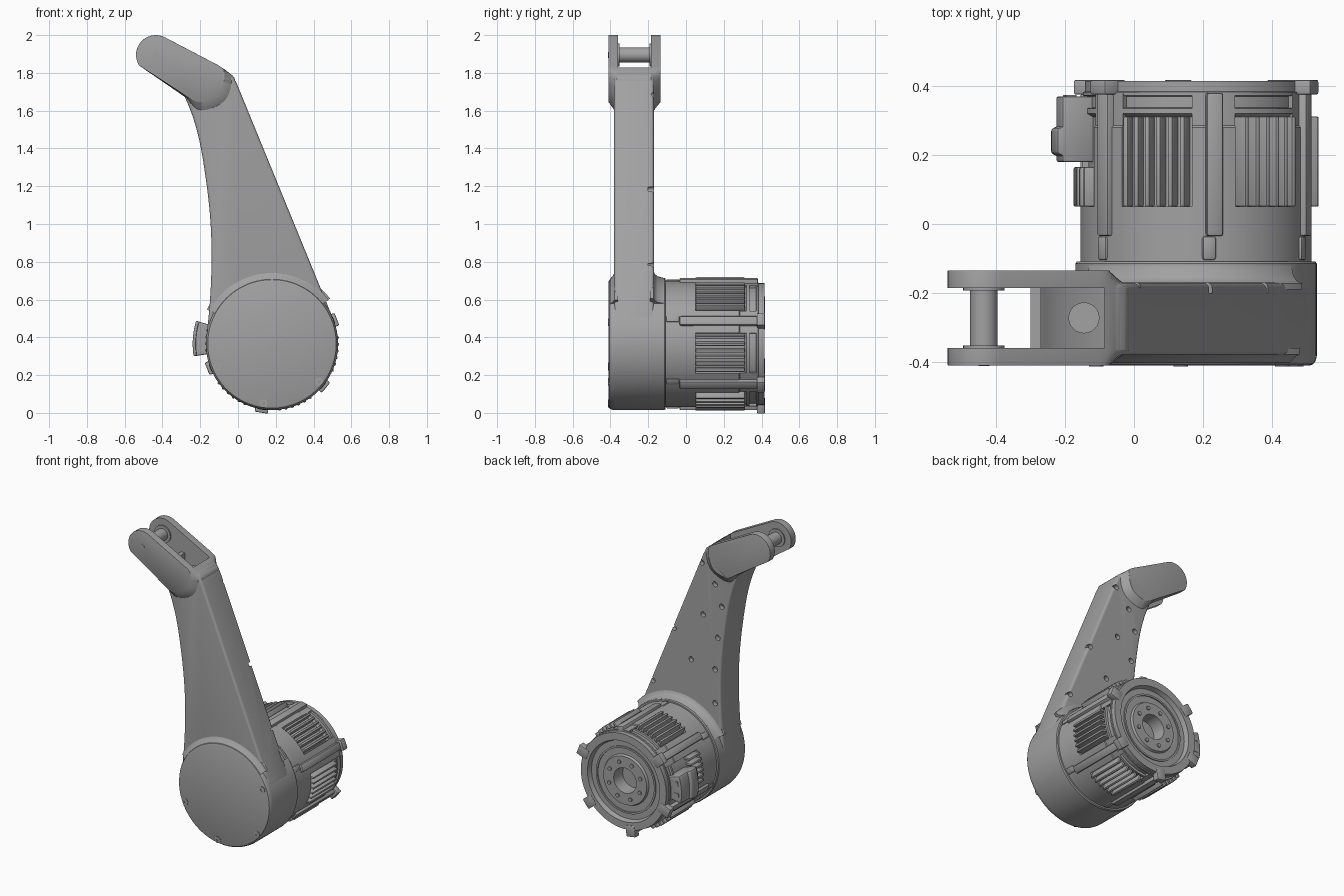
import bpy, bmesh, math
from mathutils import Matrix, Vector

old = bpy.data.objects.get("Cube")
if old:
    bpy.data.objects.remove(old)

grey = bpy.data.materials.new("plain grey")
grey.use_nodes = True
grey.diffuse_color = (0.36, 0.36, 0.36, 1)
grey.node_tree.nodes["Principled BSDF"].inputs["Base Color"].default_value = (0.36, 0.36, 0.36, 1)

CX, CZ = 0.18, 0.365          # hub and motor axis
parts = []


def finish(name, bm, bevel=0, segments=3, cutter=False):
    bmesh.ops.remove_doubles(bm, verts=bm.verts, dist=1e-5)
    bmesh.ops.recalc_face_normals(bm, faces=bm.faces)
    me = bpy.data.meshes.new(name)
    bm.to_mesh(me)
    bm.free()
    ob = bpy.data.objects.new(name, me)
    bpy.context.collection.objects.link(ob)
    me.materials.append(grey)
    if bevel:
        m = ob.modifiers.new("round", 'BEVEL')
        m.width, m.segments, m.limit_method = bevel, segments, 'ANGLE'
        m.angle_limit = math.radians(40)
    if cutter:
        ob.hide_render = True
    else:
        parts.append(ob)
    return ob


def loft(bm, rings, wrap=False):
    """Skin a list of equal point rings, capping the ends unless wrapped."""
    vs = [[bm.verts.new(p) for p in r] for r in rings]
    n = len(vs[0])
    for i in range(len(vs) - (0 if wrap else 1)):
        a, b = vs[i], vs[(i + 1) % len(vs)]
        for j in range(n):
            bm.faces.new((a[j], a[(j + 1) % n], b[(j + 1) % n], b[j]))
    if not wrap:
        bm.faces.new(vs[0])
        bm.faces.new(vs[-1])


def lathe(bm, profile, a0=0, a1=360, steps=96, cx=CX, cz=CZ):
    """Turn a closed (radius, y) profile about the y axis; angles run from the top."""
    full = a1 - a0 == 360
    rings = []
    for i in range(steps + (0 if full else 1)):
        a = math.radians(a0 + (a1 - a0) * i / steps)
        rings.append([(cx + r * math.sin(a), y, cz + r * math.cos(a)) for r, y in profile])
    loft(bm, rings, full)


def box(bm, angle, t, y0, y1, r0, r1, width):
    """Radial block on the motor, shifted sideways by t."""
    m = (Matrix.Translation((CX, 0, CZ)) @ Matrix.Rotation(math.radians(angle), 4, 'Y')
         @ Matrix.Translation((t, (y0 + y1) / 2, (r0 + r1) / 2))
         @ Matrix.Diagonal((width, y1 - y0, r1 - r0, 1)))
    bmesh.ops.create_cube(bm, size=1, matrix=m)


def rod(bm, x, z, r, y0, y1, n=24):
    lathe(bm, [(1e-4, y0), (r, y0), (r, y1), (1e-4, y1)], steps=n, cx=x, cz=z)


def curve(pts, n=5):
    """Smooth curve through the points."""
    p = [Vector(q) for q in [pts[0]] + pts + [pts[-1]]]
    out = []
    for i in range(1, len(p) - 2):
        for k in range(n):
            t = k / n
            out.append(0.5 * (2 * p[i] + (p[i + 1] - p[i - 1]) * t
                              + (2 * p[i - 1] - 5 * p[i] + 4 * p[i + 1] - p[i + 2]) * t * t
                              + (3 * p[i] - p[i - 1] - 3 * p[i + 1] + p[i + 2]) * t ** 3))
    return out + [p[-1]]


def ring(outline, y):
    return [(q[0], y, q[1]) for q in outline]


# Arm: curved inner edge, straight outer edge
left = curve([(-0.165, 0.42), (-0.148, 0.6), (-0.14, 0.8), (-0.145, 1.0), (-0.165, 1.2),
              (-0.2, 1.42), (-0.24, 1.57), (-0.285, 1.68)])
outline = left + [(-0.25, 1.74), (-0.13, 1.83)] + curve([(-0.085, 1.825), (-0.035, 1.79), (-0.005, 1.74)])
outline += [(0.505, 0.495), (0.4, 0.3), (0, 0.3)]
bm = bmesh.new()
loft(bm, [ring(outline, -0.38), ring(outline, -0.17)])
arm = finish("arm", bm, 0.03, 4)

# Fork: round tip, thick cheeks that slope down into the arm
tip = []
for k in range(17):
    a = math.radians(238 + (388 - 238) * k / 16 - 0)
    tip.append((-0.435 + 0.105 * math.sin(a), 1.895 + 0.105 * math.cos(a)))


def fork_outline(e):
    heel = curve([(-0.1, 1.838), (-0.075 + e * 0.4, 1.815 - e * 0.2), (-0.075 + e, 1.76),
                  (-0.1 + e, 1.69 - e * 0.6), (-0.15 + e * 0.4, 1.655 - e), (-0.22 + e * 0.1, 1.648 - e),
                  (-0.285 + e * 0.2, 1.685 - e * 0.3)], 4)
    return tip + heel


bm = bmesh.new()
face, base = fork_outline(0), fork_outline(0.06)
loft(bm, [ring(face, -0.41), ring(base, -0.365), ring(base, -0.185), ring(face, -0.135)])
fork = finish("fork", bm, 0.014, 3)

# Slot and pocket between the cheeks
bm = bmesh.new()
slot = [(-0.7, 2.1), (-0.085, 2.1), (-0.085, 1.62), (-0.2, 1.66), (-0.27, 1.73),
        (-0.27, 1.81), (-0.3, 1.81), (-0.3, 1.5), (-0.7, 1.5)]
loft(bm, [ring(slot, -0.36), ring(slot, -0.185)])
slot_cutter = finish("slot_cutter", bm, 0, cutter=True)

# Screw holes over the back of the arm
bm = bmesh.new()
holes = [(0.37, 0.78), (0.21, 1.18), (0, 1.68), (-0.1, 0.75), (-0.1, 0.98), (-0.12, 1.2),
         (-0.15, 1.42), (-0.1, 1.56), (-0.01, 1.33), (0.08, 1.0)]
for x, z in holes:
    rod(bm, x, z, 0.018, -0.2, -0.1, 16)
hole_cutter = finish("hole_cutter", bm, 0, cutter=True)
for ob, cut in ((arm, slot_cutter), (arm, hole_cutter), (fork, slot_cutter)):
    m = ob.modifiers.new("cut", 'BOOLEAN')
    m.operation, m.solver, m.object = 'DIFFERENCE', 'EXACT', cut

# Fork pin with collars and its small end dot
bm = bmesh.new()
rod(bm, -0.435, 1.895, 0.04, -0.365, -0.18, 32)
for y in (-0.362, -0.193):
    rod(bm, -0.435, 1.895, 0.06, y, y + 0.01, 32)
rod(bm, -0.435, 1.895, 0.016, -0.412, -0.36)
finish("fork_pin", bm)

# Post standing in the pocket
bm = bmesh.new()
bmesh.ops.create_cone(bm, cap_ends=True, segments=24, radius1=0.045, radius2=0.045, depth=0.14,
                      matrix=Matrix.Translation((-0.145, -0.272, 1.7)))
finish("pocket_post", bm)

# Hub housing
bm = bmesh.new()
lathe(bm, [(1e-4, -0.41), (0.33, -0.41), (0.34, -0.406), (0.347, -0.395), (0.35, -0.38),
           (0.35, -0.115), (0.345, -0.108), (1e-4, -0.108)])
finish("hub_housing", bm)

# Fillets where the hub meets the arm
bm = bmesh.new()
lathe(bm, [(0.3, -0.405), (0.343, -0.402), (0.352, -0.397), (0.362, -0.386), (0.38, -0.378),
           (0.38, -0.36), (0.3, -0.36)], -62, 52, 48)
lathe(bm, [(0.3, -0.19), (0.39, -0.19), (0.39, -0.172), (0.37, -0.165), (0.358, -0.15),
           (0.35, -0.12), (0.3, -0.12)], -62, 52, 48)
finish("hub_fillet", bm)

# Cover screws with sockets
bm = bmesh.new()
for x, z in ((0.47, 0.48), (-0.11, 0.245), (0.43, 0.165), (0.135, 0.05)):
    lathe(bm, [(1e-4, -0.395), (0.01, -0.395), (0.01, -0.413), (0.021, -0.413), (0.021, -0.37),
               (1e-4, -0.37)], steps=20, cx=x, cz=z)
finish("cover_screws", bm)

# Motor body with recessed bands, rear dish and bore
bm = bmesh.new()
lathe(bm, [(1e-4, -0.12), (0.335, -0.12), (0.335, 0.05), (0.312, 0.05), (0.312, 0.31), (0.33, 0.32),
           (0.33, 0.335), (0.315, 0.337), (0.315, 0.37), (0.328, 0.372), (0.328, 0.382), (0.322, 0.384),
           (0.322, 0.415), (0.272, 0.415), (0.262, 0.385), (0.17, 0.385), (0.163, 0.4), (0.085, 0.4),
           (0.08, 0.31), (1e-4, 0.31)])
finish("motor_body", bm)

# Raised ring and bolts on the rear face
bm = bmesh.new()
lathe(bm, [(0.225, 0.38), (0.225, 0.392), (0.213, 0.392), (0.213, 0.38)])
for k in range(8):
    a = math.radians(45 * k + 20)
    rod(bm, CX + 0.125 * math.sin(a), CZ + 0.125 * math.cos(a), 0.013, 0.39, 0.408, 16)
finish("rear_ring_and_bolts", bm)

# Six raised panels with long ribs; ears on the rear flange
panels, ribs, ears = bmesh.new(), bmesh.new(), bmesh.new()
for k in range(6):
    a = 9 + 60 * k
    lathe(panels, [(0.3, 0.04), (0.335, 0.04), (0.335, 0.28), (0.33, 0.285), (0.33, 0.378), (0.3, 0.378)],
          a - 11, a + 11, 8)
    box(ribs, a, 0, -0.035, 0.38, 0.29, 0.352, 0.05)
    box(ribs, a, -0.015, -0.105, -0.035, 0.29, 0.342, 0.04)
    if k:
        box(ears, a, 0, 0.375, 0.418, 0.29, 0.368, 0.07)
finish("motor_panels", panels)
finish("motor_ribs", ribs, 0.008, 2)
finish("flange_ears", ears, 0.006, 2)

# Cooling fins between the panels, shortened beside the connector
bm = bmesh.new()
for k in range(6):
    a = 39 + 60 * k
    for i in range(6):
        t = (i - 2.5) * 0.035
        box(bm, a, t, 0.05, 0.165 if a == 279 else 0.312, 0.27, math.sqrt(0.355 ** 2 - t * t), 0.016)
finish("cooling_fins", bm, 0.006, 2)

# Side connector: curved base and plug block
bm = bmesh.new()
lathe(bm, [(0.3, 0.18), (0.405, 0.18), (0.405, 0.37), (0.3, 0.37)], 261, 287, 10)
lathe(bm, [(0.39, 0.19), (0.42, 0.205), (0.42, 0.275), (0.39, 0.29)], 261, 287, 10)
finish("connector", bm, 0.006, 2)
bm = bmesh.new()
for a in (268, 280):
    box(bm, a, 0, 0.365, 0.374, 0.355, 0.385, 0.03)
finish("connector_contacts", bm)

# Bake modifiers, drop cutters, smooth shading
bpy.ops.object.select_all(action='DESELECT')
for ob in parts:
    ob.select_set(True)
bpy.context.view_layer.objects.active = parts[0]
bpy.ops.object.convert(target='MESH')
for cut in (slot_cutter, hole_cutter):
    bpy.data.objects.remove(cut)
bpy.ops.object.shade_smooth_by_angle(angle=math.radians(35))
